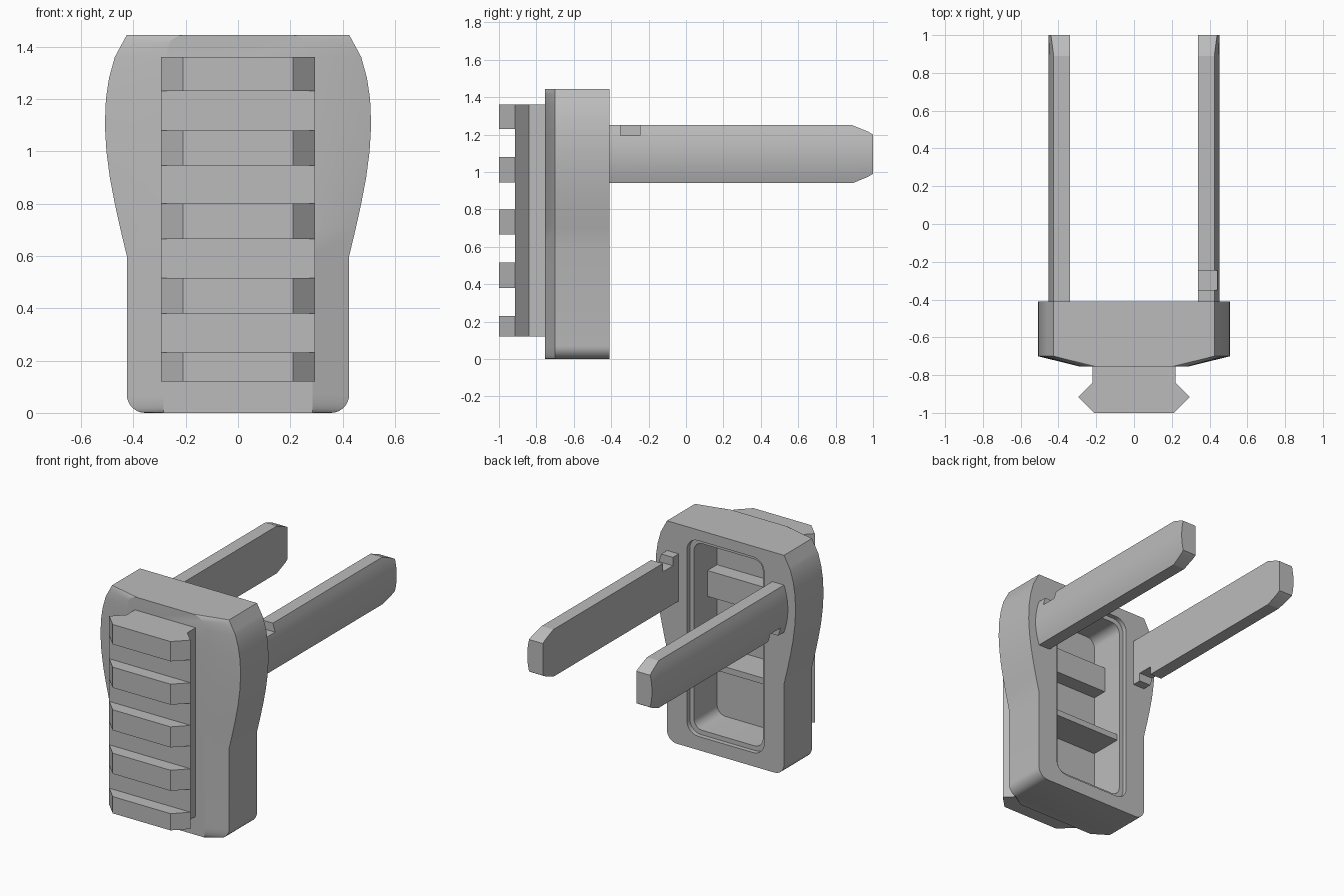
import bpy, bmesh
from math import sin, cos, pi, radians

if "Cube" in bpy.data.objects:
    bpy.data.objects.remove(bpy.data.objects["Cube"], do_unlink=True)

GREY = (0.5, 0.5, 0.5, 1)
mat = bpy.data.materials.new("plain grey")
mat.use_nodes = True
mat.diffuse_color = GREY
bsdf = next(n for n in mat.node_tree.nodes if n.type == "BSDF_PRINCIPLED")
bsdf.inputs["Base Color"].default_value = GREY


def loft(name, rings):
    """Closed solid through rings that share one point count."""
    bm = bmesh.new()
    loops = [[bm.verts.new(p) for p in ring] for ring in rings]
    n = len(loops[0])
    for a, b in zip(loops, loops[1:]):
        for i in range(n):
            j = (i + 1) % n
            bm.faces.new((a[i], a[j], b[j], b[i]))
    bm.faces.new(loops[0])
    bm.faces.new(loops[-1])
    bmesh.ops.recalc_face_normals(bm, faces=bm.faces[:])
    me = bpy.data.meshes.new(name)
    bm.to_mesh(me)
    bm.free()
    me.materials.append(mat)
    ob = bpy.data.objects.new(name, me)
    bpy.context.collection.objects.link(ob)
    return ob


def box(name, x0, x1, y0, y1, z0, z1):
    rect = [(x0, z0), (x1, z0), (x1, z1), (x0, z1)]
    return loft(name, [[(x, y, z) for x, z in rect] for y in (y0, y1)])


def cut(ob, cutter):
    """Subtract the cutter, then discard it."""
    mod = ob.modifiers.new("cut", "BOOLEAN")
    mod.operation, mod.solver, mod.object = "DIFFERENCE", "EXACT", cutter
    deps = bpy.context.evaluated_depsgraph_get()
    me = bpy.data.meshes.new_from_object(ob.evaluated_get(deps))
    ob.modifiers.clear()
    ob.data = me
    bpy.data.objects.remove(cutter, do_unlink=True)


def smooth(ob):
    bpy.ops.object.select_all(action="DESELECT")
    ob.select_set(True)
    bpy.context.view_layer.objects.active = ob
    bpy.ops.object.shade_smooth_by_angle(angle=radians(20))


def rounded_rect(hw, z0, z1, r, y, steps=7):
    ring = []
    for k, (cx, cz) in enumerate([(hw - r, z1 - r), (r - hw, z1 - r),
                                  (r - hw, z0 + r), (hw - r, z0 + r)]):
        for s in range(steps + 1):
            a = (k + s / steps) * pi / 2
            ring.append((cx + r * cos(a), y, cz + r * sin(a)))
    return ring


# Body: bulging side outline, tapering forward to an arched front panel
TOP, HW, R = 1.445, 0.425, 0.07
bulge = [(0.6, HW), (0.7, 0.449), (0.8, 0.471), (0.9, 0.49), (1.0, 0.503),
         (1.1, 0.509), (1.2, 0.505), (1.28, 0.493), (1.36, 0.471), (TOP, HW)]


def side_x(z):
    for (z0, x0), (z1, x1) in zip(bulge, bulge[1:]):
        if z <= z1:
            return x0 + (x1 - x0) * max(0, z - z0) / (z1 - z0)
    return HW


outer, panel = [], []
for s in range(8):
    a = s / 7 * pi / 2
    z = R * (1 - cos(a))
    outer.append((HW - R + R * sin(a), z))
    panel.append((0.285, z))
for z, x in bulge[:-1]:
    outer.append((x, z))
    panel.append((0.285, z))
for s in range(1, 8):
    a = s / 7 * pi / 2
    z = 1.36 + 0.085 * sin(a)
    outer.append((side_x(z), z))
    panel.append((0.2 + 0.085 * cos(a), z))


def mirrored(half, y):
    return [(x, y, z) for x, z in half] + [(-x, y, z) for x, z in reversed(half)]


body = loft("body", [mirrored(panel, -0.755), mirrored(outer, -0.70),
                     mirrored(outer, -0.41)])
cut(body, loft("cavity_cutter", [rounded_rect(0.25, 0.12, 1.345, 0.06, y)
                                 for y in (-0.68, -0.38)]))
cut(body, loft("lip_cutter", [rounded_rect(0.28, 0.09, 1.375, 0.08, y)
                              for y in (-0.44, -0.38)]))
smooth(body)

# Cross ribs inside the hollow back
box("upper_rib", -0.255, 0.255, -0.69, -0.58, 0.93, 1.10)
box("lower_rib", -0.255, 0.255, -0.69, -0.46, 0.53, 0.57)


# Front rail: continuous core with five raised teeth
def rail_piece(name, half, z0, z1):
    ring = half + [(-x, y) for x, y in reversed(half)]
    return loft(name, [[(x, y, z) for x, y in ring] for z in (z0, z1)])


rail_piece("rail_core", [(0.22, -0.75), (0.22, -0.84), (0.295, -0.915)], 0.12, 1.36)
teeth = [(0.12, 0.23), (0.38, 0.515), (0.665, 0.80), (0.945, 1.08), (1.23, 1.36)]
for i, (z0, z1) in enumerate(teeth):
    rail_piece(f"rail_tooth_{i + 1}", [(0.295, -0.915), (0.21, -1.0)], z0, z1)


# Rear prongs: flat inside, curved outside, tapered tips, one notch each
MID, HALF = 1.095, 0.155


def prong(name, side, notch):
    rings = []
    for y, h in [(-0.43, HALF), (0.89, HALF), (0.975, 0.12), (1.0, 0.105)]:
        ring = [(side * 0.34, y, MID - h), (side * 0.34, y, MID + h)]
        for s in range(11):
            t = h * (1 - s / 5)
            ring.append((side * (0.453 - 0.028 * (t / HALF) ** 2), y, MID + t))
        rings.append(ring)
    ob = loft(name, rings)
    z = sorted((MID + notch * 0.1, MID + notch * 0.2))
    cut(ob, box("notch_cutter", side * 0.4 - 0.1, side * 0.4 + 0.1,
                -0.35, -0.245, *z))
    smooth(ob)


prong("left_prong", 1, 1)
prong("right_prong", -1, -1)
